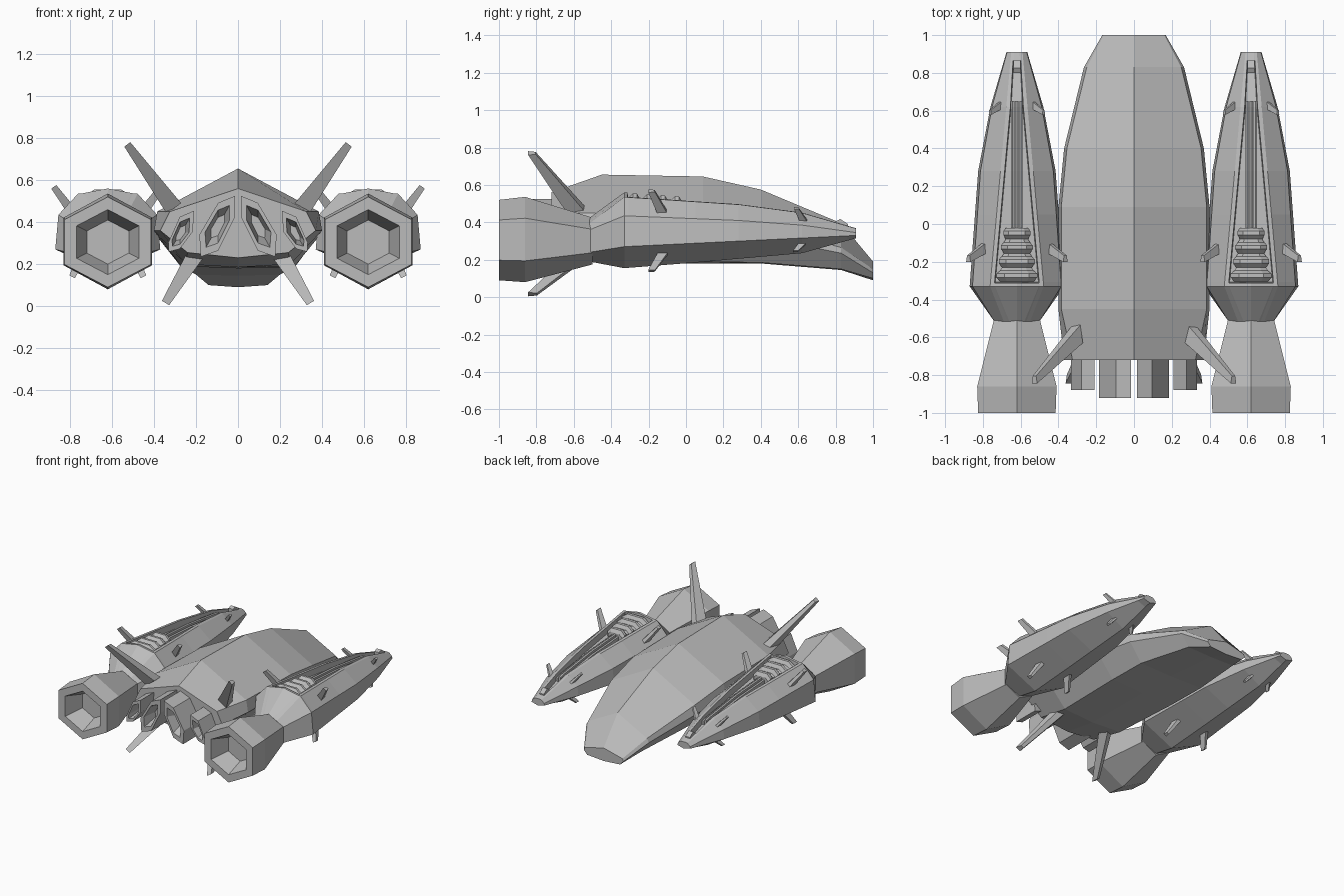
import bpy, bmesh, math
from mathutils import Vector

if "Cube" in bpy.data.objects:
    bpy.data.objects.remove(bpy.data.objects["Cube"])

grey = bpy.data.materials.new("hull grey")
grey.diffuse_color = (0.5, 0.5, 0.5, 1)
grey.use_nodes = True
grey.node_tree.nodes["Principled BSDF"].inputs["Base Color"].default_value = grey.diffuse_color
NX = 0.62  # nacelle centre line


def loft(name, rings, mirror=False):
    """Skin a closed solid through rings of equal point count."""
    bm = bmesh.new()
    vs = [[bm.verts.new(p) for p in r] for r in rings]
    n = len(vs[0])
    for a, b in zip(vs, vs[1:]):
        for i in range(n):
            j = (i + 1) % n
            bm.faces.new((a[i], a[j], b[j], b[i]))
    bm.faces.new(vs[0])
    bm.faces.new(vs[-1])
    bmesh.ops.recalc_face_normals(bm, faces=bm.faces)
    me = bpy.data.meshes.new(name)
    bm.to_mesh(me)
    bm.free()
    me.materials.append(grey)
    ob = bpy.data.objects.new(name, me)
    bpy.context.collection.objects.link(ob)
    if mirror:
        ob.modifiers.new("mirror", 'MIRROR')
    return ob


def ring(half, y, cx=0):
    """Symmetric ring from a half section running bottom centre to top centre."""
    full = list(half) + [(-x, z) for x, z in half[-2:0:-1]]
    return [(cx + x, y, z) for x, z in full]


def lerp(table, y):
    for (a, u), (b, v) in zip(table, table[1:]):
        if y <= b:
            return u + (v - u) * (y - a) / (b - a)
    return table[-1][1]


def fin(name, root, tip, chord, thick, taper=0.5):
    """Tapered blade from root to tip, chord swept along y."""
    r, t = Vector(root), Vector(tip)
    d = (t - r).normalized()
    side = d.cross(Vector((0, 1, 0))).normalized()
    rings = []
    for p, s in ((r, 1), (t, taper)):
        c, w = Vector((0, chord * s / 2, 0)), side * thick * s / 2
        rings.append([p - c * 0.9 - w, p + c - w * 0.6, p + c + w * 0.6, p - c * 0.9 + w])
    loft(name, rings, True)


# Main hull: y, ridge z, shoulder x z, edge x z, belly x z, keel z
hull = [(-0.72, .56, .325, .45, .37, .36, .24, .255, .23),
        (-0.45, .655, .385, .45, .40, .36, .25, .20, .185),
        (0.09, .645, .385, .44, .40, .35, .27, .19, .18),
        (0.40, .575, .355, .385, .37, .32, .27, .185, .18),
        (0.83, .395, .25, .265, .265, .235, .20, .15, .145),
        (1.00, .19, .16, .15, .168, .13, .14, .10, .09)]
loft("main_hull", [ring([(0, k), (bx, bz), (ex, ez), (sx, sz), (0, rz)], y)
                   for y, rz, sx, sz, ex, ez, bx, bz, k in hull])

# Hull thrusters: skewed hexagonal tubes with tapered bores
tubes = {"inner_thruster": (-0.92, [(.04, .48), (.095, .457), (.157, .352),
                                    (.152, .28), (.095, .30), (.04, .41)]),
         "outer_thruster": (-0.88, [(.23, .42), (.276, .40), (.314, .315),
                                    (.312, .285), (.276, .295), (.233, .352)])}
for name, (y, hole) in tubes.items():
    cx, cz = sum(p[0] for p in hole) / 6, sum(p[1] for p in hole) / 6
    loft(name, [[(cx + (x - cx) * s, yy, cz + (z - cz) * s) for x, z in hole]
                for s, yy in ((.55, y + .1), (1, y), (1.45, y), (1.45, -.68))], True)

# Nacelle engine bell: hexagonal, hollow at the rear
bell = [(-.86, .10, .305, .105), (-1.0, .148, .305, .155), (-1.0, .205, .305, .215),
        (-.86, .21, .308, .228), (-.50, .12, .30, .125)]
loft("engine_bell", [[(NX + math.sin(a) * w / .866, y, c + math.cos(a) * h)
                      for a in (i * math.pi / 3 for i in range(6))]
                     for y, w, c, h in bell], True)

# Nacelle body: section dimensions along its length
W = [(-.33, .25), (.28, .205), (.62, .14), (.91, .055)]
T = [(-.33, .142), (.91, .03)]
ZT = [(-.33, .535), (.28, .495), (.62, .45), (.91, .365)]
ZM = [(-.33, .435), (.28, .41), (.62, .385), (.91, .345)]
ZL = [(-.33, .27), (.91, .33)]
ZB = [(-.33, .155), (.05, .185), (.62, .235), (.91, .315)]
DEPTH = .045


def section(y, trench):
    w, t, zt = lerp(W, y), lerp(T, y), lerp(ZT, y)
    zi = zt - DEPTH if trench else zt + .003
    lip = t - .022 if t > .04 else t * .6
    return ring([(0, lerp(ZB, y)), (w, lerp(ZL, y)), (w * .94, lerp(ZM, y)), (t, zt),
                 (lip, zt + .002), (lip - .004, zi),
                 (0, zi if trench or y > 0 else zt + .025)], y, NX)


neck = ring([(0, .19), (.12, .24), (.12, .36), (.07, .395), (.05, .405),
             (.04, .41), (0, .425)], -.515, NX)
stations = [(-.33, 0), (-.312, 0), (-.308, 1), (.05, 1), (.28, 1), (.62, 1),
            (.86, 1), (.865, 0), (.91, 0)]
loft("nacelle_body", [neck] + [section(y, t) for y, t in stations], True)


def floor(y):
    return lerp(ZT, y) - DEPTH


# Ribbed cooling block in the rear of the trench
ribs = []
for i in range(4):
    y, w = -.305 + i * .075, .108 - i * .012
    for dy, s, h in ((0, .82, .045), (.022, 1, .068), (.042, 1, .068), (.058, .82, .045)):
        z = floor(y + dy)
        ribs.append(ring([(0, z - .01), (w * s, z - .01), (w * s, z + h * .55),
                          (w * s * .6, z + h), (0, z + h)], y + dy, NX))
loft("cooling_ribs", ribs, True)

# Conduits running forward along the trench
for i, dx in enumerate((-.022, 0, .022)):
    top = .03 if dx else .042
    loft(f"conduit_{i + 1}",
         [ring([(0, floor(y) - .01), (.009, floor(y) - .01), (.009, floor(y) + top - .006),
                (0, floor(y) + top)], y, NX + dx)
          for y in (-.03, .28, .62, .65)], True)

# Sensor block at the front of the trench
loft("front_sensor", [ring([(0, .36), (.019, .36), (.019, z), (0, z)], y, NX)
                      for y, z in ((.80, .405), (.825, .418), (.866, .39))], True)

# Hull fins
fin("upper_fin", (.305, -.585, .465), (.527, -.825, .77), .10, .085, .42)
fin("lower_fin", (.20, -.535, .25), (.345, -.822, .015), .10, .08, .5)

# Small nacelle vanes, four at each of two stations
for s, label in ((1, "outboard"), (-1, "inboard")):
    for part, r, t, c, k in (
            ("rear_upper", (.17, -.125, .45), (.257, -.185, .568), .055, .045),
            ("rear_lower", (.12, -.12, .24), (.17, -.185, .14), .055, .045),
            ("front_upper", (.085, .63, .405), (.142, .59, .475), .04, .028),
            ("front_lower", (.07, .63, .295), (.105, .585, .245), .04, .028)):
        fin(f"{label}_{part}_vane", (NX + s * r[0], r[1], r[2]),
            (NX + s * t[0], t[1], t[2]), c, k, .65)
